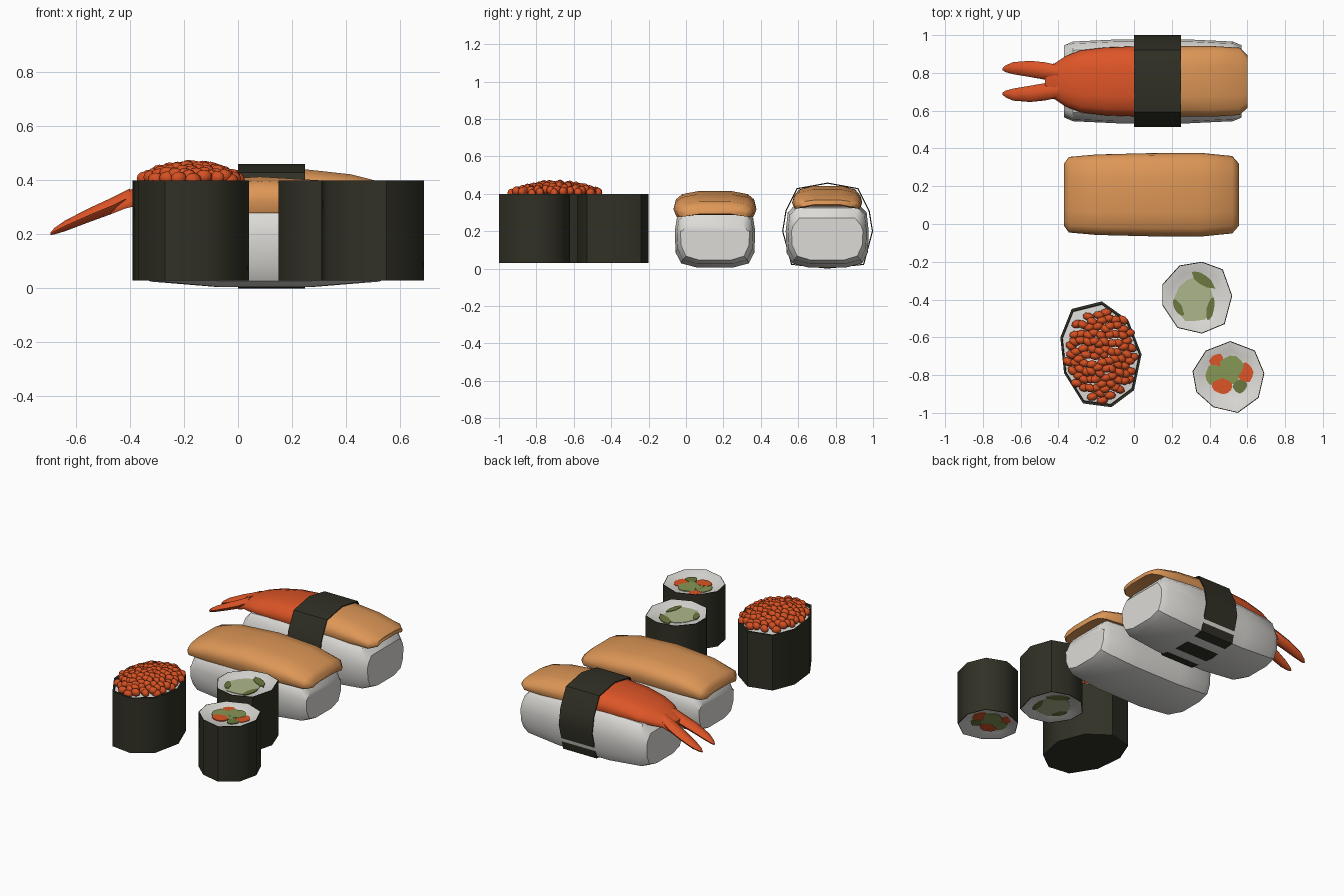
import bpy, bmesh, math, random
from mathutils import Vector, Matrix

if "Cube" in bpy.data.objects:
    bpy.data.objects.remove(bpy.data.objects["Cube"])

random.seed(4)


def mat(name, r, g, b):
    m = bpy.data.materials.new(name)
    m.diffuse_color = (r, g, b, 1)
    m.use_nodes = True
    m.node_tree.nodes["Principled BSDF"].inputs["Base Color"].default_value = m.diffuse_color
    return m


RICE = mat("rice white", 0.72, 0.71, 0.68)
NORI = mat("seaweed", 0.030, 0.030, 0.019)
SALMON = mat("salmon orange", 0.73, 0.31, 0.095)
RED = mat("prawn red", 0.72, 0.09, 0.02)
ROE = mat("roe red", 0.66, 0.08, 0.016)
PALE = mat("cucumber flesh", 0.42, 0.47, 0.26)
GREEN = mat("avocado green", 0.24, 0.31, 0.09)
DARK = mat("cucumber skin", 0.15, 0.19, 0.05)


def finish(name, bm, mats, angle=35):
    bmesh.ops.recalc_face_normals(bm, faces=bm.faces)
    me = bpy.data.meshes.new(name)
    bm.to_mesh(me)
    bm.free()
    for m in mats:
        me.materials.append(m)
    ob = bpy.data.objects.new(name, me)
    bpy.context.collection.objects.link(ob)
    bpy.ops.object.select_all(action='DESELECT')
    ob.select_set(True)
    bpy.context.view_layer.objects.active = ob
    bpy.ops.object.shade_smooth_by_angle(angle=math.radians(angle))
    return ob


def loft(name, rings, mats, rule=None, band_mats=None, caps=True, angle=35):
    """Skin a list of equal-length point rings and cap the ends."""
    bm = bmesh.new()
    vs = [[bm.verts.new(p) for p in ring] for ring in rings]
    n = len(rings[0])
    for k in range(len(vs) - 1):
        for i in range(n):
            j = (i + 1) % n
            f = bm.faces.new((vs[k][i], vs[k][j], vs[k + 1][j], vs[k + 1][i]))
            if band_mats:
                f.material_index = band_mats[k]
    if caps:
        for ring, end in ((vs[0], 0), (vs[-1], -1)):
            f = bm.faces.new(ring)
            if band_mats:
                f.material_index = band_mats[end]
    if rule:
        for f in bm.faces:
            f.material_index = rule(f.calc_center_median())
    return finish(name, bm, mats, angle)


# Rice blocks: sections along x, slightly bulging underneath and at the sides
def rice_block(name, x0, x1, cy, hw, top):
    cx, hl = (x0 + x1) / 2, (x1 - x0) / 2
    rings = []
    for t, w, low, drop in ((-1, 0.86, 0.045, 0.07), (-0.9, 0.95, 0.025, 0.015), (-0.4, 1, 0.006, 0),
                            (0.4, 1, 0.006, 0), (0.9, 0.95, 0.025, 0.015), (1, 0.86, 0.045, 0.07)):
        h = hw * w
        half = [(0.45, low), (0.84, low + 0.022), (0.98, low + 0.08), (1, 0.2),
                (0.95, top - drop - 0.04), (0.78, top - drop)]
        prof = half + [(-y, z) for y, z in reversed(half)]
        rings.append([(cx + t * hl, cy + y * h, z) for y, z in prof])
    loft(name, rings, [RICE], angle=40)


rice_block("prawn_rice", -0.37, 0.57, 0.755, 0.222, 0.34)
rice_block("salmon_rice", -0.335, 0.53, 0.155, 0.215, 0.31)


# Fish slices: arched sections along x (x, half width, underside, shoulder, top)
def slice_rings(cy, sections):
    rings = []
    for x, w, low, sh, top in sections:
        half = [(0.5, low + 0.012), (0.93, low), (1, (low + sh) / 2), (0.95, sh),
                (0.8, sh + (top - sh) * 0.55), (0.42, top - (top - sh) * 0.12)]
        prof = half + [(-y, z) for y, z in reversed(half)]
        rings.append([(x, cy + y * w, z) for y, z in prof])
    return rings


loft("salmon_slice", slice_rings(0.155, [
    (-0.37, 0.165, 0.275, 0.305, 0.325), (-0.345, 0.20, 0.272, 0.325, 0.36),
    (-0.2, 0.213, 0.275, 0.355, 0.40), (0.08, 0.22, 0.28, 0.37, 0.42),
    (0.35, 0.222, 0.278, 0.355, 0.403), (0.52, 0.205, 0.275, 0.325, 0.362),
    (0.555, 0.165, 0.28, 0.305, 0.33)]), [SALMON], angle=50)

loft("prawn_body", slice_rings(0.755, [
    (-0.47, 0.085, 0.275, 0.30, 0.33), (-0.42, 0.095, 0.295, 0.32, 0.36),
    (-0.36, 0.135, 0.31, 0.345, 0.388), (-0.28, 0.165, 0.32, 0.36, 0.41),
    (-0.15, 0.18, 0.32, 0.38, 0.435), (0.05, 0.187, 0.32, 0.39, 0.45),
    (0.25, 0.187, 0.32, 0.39, 0.448), (0.42, 0.187, 0.32, 0.38, 0.428),
    (0.56, 0.178, 0.32, 0.36, 0.39), (0.60, 0.14, 0.33, 0.35, 0.37)]),
    [SALMON, RED], rule=lambda c: 1 if c.x < 0.05 else 0, angle=50)

# Prawn tail fins, mirrored about the prawn's centre line
for side, s in (("back", 1), ("front", -1)):
    rings = []
    for x, y, w, z, h in ((-0.40, 0.045, 0.04, 0.34, 0.03), (-0.47, 0.055, 0.046, 0.305, 0.03),
                          (-0.55, 0.066, 0.043, 0.272, 0.026), (-0.64, 0.07, 0.032, 0.232, 0.02),
                          (-0.68, 0.067, 0.018, 0.212, 0.012), (-0.695, 0.065, 0.006, 0.202, 0.005)):
        rings.append([(x, 0.755 + s * y + w * math.cos(a * math.pi / 4),
                       z + h * math.sin(a * math.pi / 4)) for a in range(8)])
    loft("prawn_tail_" + side, rings, [RED], angle=50)

# Seaweed band around the prawn piece
half = [(0, 0.46), (0.165, 0.43), (0.225, 0.31), (0.243, 0.2), (0.195, 0.02), (0, 0.0)]
prof = half + [(-y, z) for y, z in half[-2:0:-1]]
inner = [(y * 0.975, 0.22 + (z - 0.22) * 0.975) for y, z in prof]
band = []
for x, p in ((0, inner), (0, prof), (0.248, prof), (0.248, inner)):
    band.append([(x, 0.757 + y, z) for y, z in p])
loft("seaweed_band", band, [NORI], caps=False, angle=25)


# Seaweed rolls: one outline, scaled rings, rice recessed in both ends
def roll(name, outline, rings, band_mats):
    c = Vector((sum(p[0] for p in outline), sum(p[1] for p in outline))) / len(outline)
    pts = [[(c.x + (x - c.x) * s, c.y + (y - c.y) * s, z) for x, y in outline] for s, z in rings]
    loft(name, pts, [NORI, RICE], band_mats=band_mats, angle=48)


maki = [(0.74, 0.05), (0.975, 0.03), (1, 0.03), (1, 0.4), (0.975, 0.4), (0.74, 0.38)]
roll("cucumber_roll", [(0.36, -0.2), (0.47, -0.24), (0.52, -0.38), (0.48, -0.53), (0.36, -0.58),
                       (0.23, -0.55), (0.15, -0.43), (0.15, -0.32), (0.24, -0.22)],
     maki, [1, 0, 0, 0, 1])
roll("mixed_roll", [(0.51, -0.62), (0.64, -0.67), (0.69, -0.79), (0.66, -0.92), (0.55, -1.0),
                    (0.42, -0.97), (0.33, -0.89), (0.31, -0.78), (0.38, -0.67)],
     maki, [1, 0, 0, 0, 1])
roll("roe_roll", [(-0.17, -0.41), (-0.03, -0.51), (0.04, -0.69), (0.0, -0.88), (-0.12, -0.97),
                  (-0.27, -0.95), (-0.37, -0.79), (-0.39, -0.6), (-0.33, -0.45)],
     [(0.9, 0.03), (1, 0.03), (1, 0.4), (0.95, 0.4), (0.94, 0.385), (0.5, 0.395)], [0, 0, 0, 0, 1])


# Roll fillings: thin uneven plates on the top and bottom rice
def filling(name, cx, cy, rx, ry, turn, lift, m):
    out = []
    for i in range(12):
        a = i * math.pi / 6
        k = random.uniform(0.85, 1.1)
        x, y = rx * k * math.cos(a), ry * k * math.sin(a)
        t = math.radians(turn)
        out.append((cx + x * math.cos(t) - y * math.sin(t), cy + x * math.sin(t) + y * math.cos(t)))
    for end, z0, d in (("top", 0.379, 1), ("bottom", 0.051, -1)):
        loft(name + "_" + end, [[(x, y, z0) for x, y in out], [(x, y, z0 + d * lift) for x, y in out]], [m])


filling("cucumber_core", 0.325, -0.395, 0.105, 0.13, 0, 0.004, PALE)
filling("cucumber_skin_right", 0.405, -0.45, 0.02, 0.06, -15, 0.007, DARK)
filling("cucumber_skin_back", 0.365, -0.295, 0.075, 0.026, -35, 0.007, DARK)
filling("cucumber_skin_left", 0.235, -0.445, 0.02, 0.05, 30, 0.007, DARK)
filling("avocado_back", 0.52, -0.755, 0.065, 0.06, -20, 0.006, GREEN)
filling("avocado_left", 0.43, -0.80, 0.06, 0.055, 0, 0.005, GREEN)
filling("avocado_middle", 0.50, -0.80, 0.06, 0.05, 0, 0.0055, GREEN)
filling("filling_skin", 0.56, -0.86, 0.04, 0.035, 0, 0.0065, DARK)
filling("filling_red_back", 0.44, -0.725, 0.04, 0.04, 0, 0.004, RED)
filling("filling_red_right", 0.59, -0.785, 0.042, 0.055, 0, 0.0045, RED)
filling("filling_red_front", 0.47, -0.86, 0.055, 0.045, 0, 0.007, RED)

# Roe: a dome of small egg-shaped beads in a jittered spiral
bm = bmesh.new()
COUNT = 95
for i in range(COUNT):
    r = math.sqrt((i + 0.5) / COUNT)
    a = i * 2.39996
    x = -0.172 + 0.178 * r * math.cos(a) + random.uniform(-0.006, 0.006)
    y = -0.695 + 0.238 * r * math.sin(a) + random.uniform(-0.006, 0.006)
    z = 0.448 - 0.045 * r * r + random.uniform(-0.004, 0.004)
    m = (Matrix.Translation((x, y, z)) @ Matrix.Rotation(random.uniform(-0.7, 0.3), 4, 'Z')
         @ Matrix.Diagonal((0.031, 0.022, 0.025, 1)))
    bmesh.ops.create_uvsphere(bm, u_segments=8, v_segments=6, radius=1, matrix=m)
finish("roe_beads", bm, [ROE], 60)
